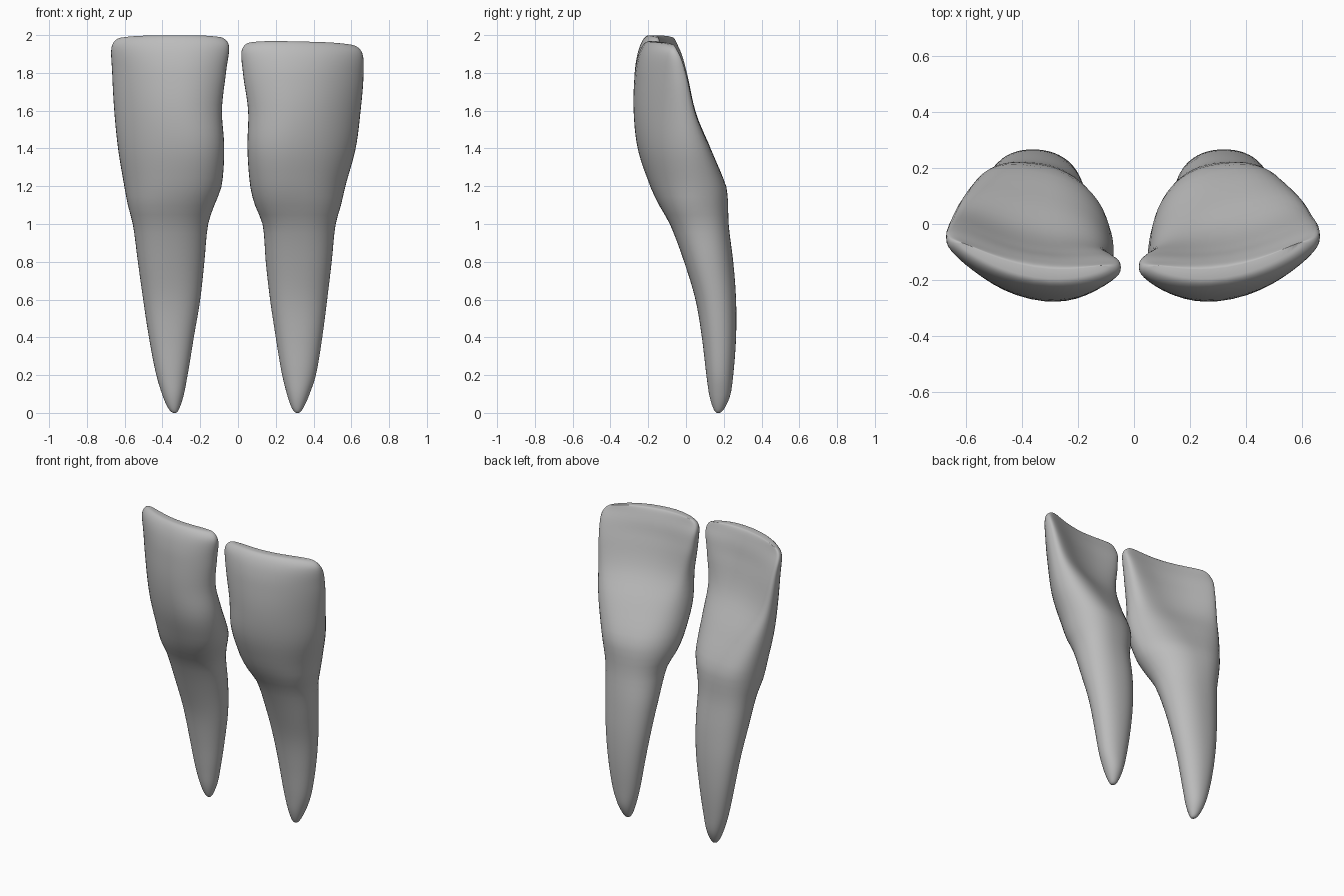
import bpy
import bmesh
from math import acos, cos, sin, pi, radians

default = bpy.data.objects.get("Cube")
if default:
    bpy.data.objects.remove(default, do_unlink=True)

enamel = bpy.data.materials.new("plain grey")
enamel.use_nodes = True
GREY = (0.5, 0.5, 0.5, 1)
enamel.diffuse_color = GREY
enamel.node_tree.nodes["Principled BSDF"].inputs["Base Color"].default_value = GREY

SIDES, RINGS, HEIGHT = 48, 64, 2.0

# Depth: height, front y, back y, bow of the section, skew to the outside, back taper
DEPTH = [
    (0, .165, .175, 0, 0, 0), (.03, .142, .207, 0, 0, 0), (.1, .122, .236, 0, 0, 0),
    (.2, .108, .25, 0, 0, 0), (.4, .084, .265, 0, 0, 0), (.6, .05, .265, 0, 0, .02),
    (.8, -.01, .25, 0, 0, .04), (1, -.085, .225, 0, .01, .07), (1.1, -.14, .22, 0, .02, .11),
    (1.2, -.185, .205, .01, .035, .15), (1.4, -.245, .1, .035, .06, .13),
    (1.6, -.267, -.02, .07, .065, .07), (1.8, -.264, -.085, .085, .058, .03),
    (1.9, -.25, -.11, .08, .052, 0), (1.96, -.23, -.13, .07, .048, 0),
    (2, -.19, -.155, .06, .04, 0),
]
# Roundness of the section: height, front, back (1 is an ellipse, less is boxier)
ROUNDNESS = [(0, 1, 1), (.6, .92, .9), (1.2, .88, .8), (1.6, .86, .7), (1.9, .74, .66), (2, .8, .8)]
# Width: height, inner edge x, outer edge x
RIGHT_WIDTH = [
    (0, .33, .34), (.03, .308, .372), (.1, .286, .402), (.2, .267, .432), (.4, .234, .471),
    (.6, .2, .502), (.8, .178, .53), (1, .158, .557), (1.1, .125, .583), (1.2, .087, .602),
    (1.4, .073, .635), (1.6, .085, .655), (1.8, .064, .666), (1.95, .048, .668), (2, .1, .615),
]
LEFT_WIDTH = [
    (0, .31, .32), (.03, .283, .348), (.1, .259, .379), (.2, .234, .412), (.4, .2, .446),
    (.6, .17, .472), (.8, .147, .496), (1, .13, .517), (1.1, .09, .545), (1.2, .065, .568),
    (1.4, .05, .622), (1.6, .054, .648), (1.8, .028, .664), (1.95, .02, .656), (2, .07, .59),
]


def height_to_t(z):
    """Spread the heights so that both rounded ends get close rings."""
    return acos(1 - 2 * z / HEIGHT) / pi


def sample(table, t):
    """Smooth interpolation through the rows of a table."""
    ts = [height_to_t(row[0]) for row in table]
    i = 0
    while i < len(ts) - 2 and t > ts[i + 1]:
        i += 1
    step = ts[i + 1] - ts[i]
    f = min(max((t - ts[i]) / step, 0), 1)

    def slope(k, c):
        a, b = max(k - 1, 0), min(k + 1, len(ts) - 1)
        return (table[b][c] - table[a][c]) / (ts[b] - ts[a]) * step

    return [
        table[i][c] * (1 + 2 * f) * (1 - f) ** 2 + slope(i, c) * f * (1 - f) ** 2
        + table[i + 1][c] * f * f * (3 - 2 * f) + slope(i + 1, c) * f * f * (f - 1)
        for c in range(1, len(table[0]))
    ]


def rounded(value, power):
    return abs(value) ** power * (1 if value > 0 else -1)


def make_tooth(name, side, widths, lean, top_drop, outer_drop):
    bm = bmesh.new()
    rings = []
    for r in range(RINGS + 1):
        t = r / RINGS
        z = HEIGHT * (1 - cos(pi * t)) / 2
        front, back, bow, skew, taper = sample(DEPTH, t)
        front_power, back_power = sample(ROUNDNESS, t)
        inner, outer = sample(widths, t)
        ring = []
        for s in range(SIDES):
            a = 2 * pi * s / SIDES
            power = back_power if s < SIDES / 2 else front_power
            u, v = rounded(cos(a), power), rounded(sin(a), power)
            x = (inner + outer) / 2 + (outer - inner) / 2 * u * (1 - taper * max(v, 0))
            # The back ridge leans to one side in the middle of the height
            x += lean * max(v, 0) * sin(pi * t)
            y = (front + back) / 2 + bow * u * u + skew * u + (back - front) / 2 * v
            # Biting edge falls off to the outside and at both corners
            drop = (top_drop + outer_drop * (u + 1) / 2) * (z / HEIGHT) ** 6
            drop += 0.01 * u ** 4 * (z / HEIGHT) ** 20
            ring.append(bm.verts.new((side * x, y, z - drop)))
        rings.append(ring)
    # Skin between the rings, then close the tip
    for low, high in zip(rings, rings[1:]):
        for s in range(SIDES):
            n = (s + 1) % SIDES
            bm.faces.new((low[s], low[n], high[n], high[s]))
    bm.faces.new(rings[0])
    # The biting edge is a strip of quads from front to back
    top, half = rings[-1], SIDES // 2
    for s in range(half):
        quad = [top[s], top[s + 1], top[-s - 1], top[-s % SIDES]]
        bm.faces.new(list(dict.fromkeys(quad)))
    bmesh.ops.recalc_face_normals(bm, faces=bm.faces)
    mesh = bpy.data.meshes.new(name)
    bm.to_mesh(mesh)
    bm.free()
    mesh.materials.append(enamel)
    obj = bpy.data.objects.new(name, mesh)
    bpy.context.collection.objects.link(obj)
    bpy.ops.object.select_all(action="DESELECT")
    obj.select_set(True)
    bpy.context.view_layer.objects.active = obj
    bpy.ops.object.shade_smooth_by_angle(angle=radians(60))


make_tooth("right_incisor", -1, RIGHT_WIDTH, 0.012, 0, 0.003)
make_tooth("left_incisor", 1, LEFT_WIDTH, 0, 0.028, 0.012)
